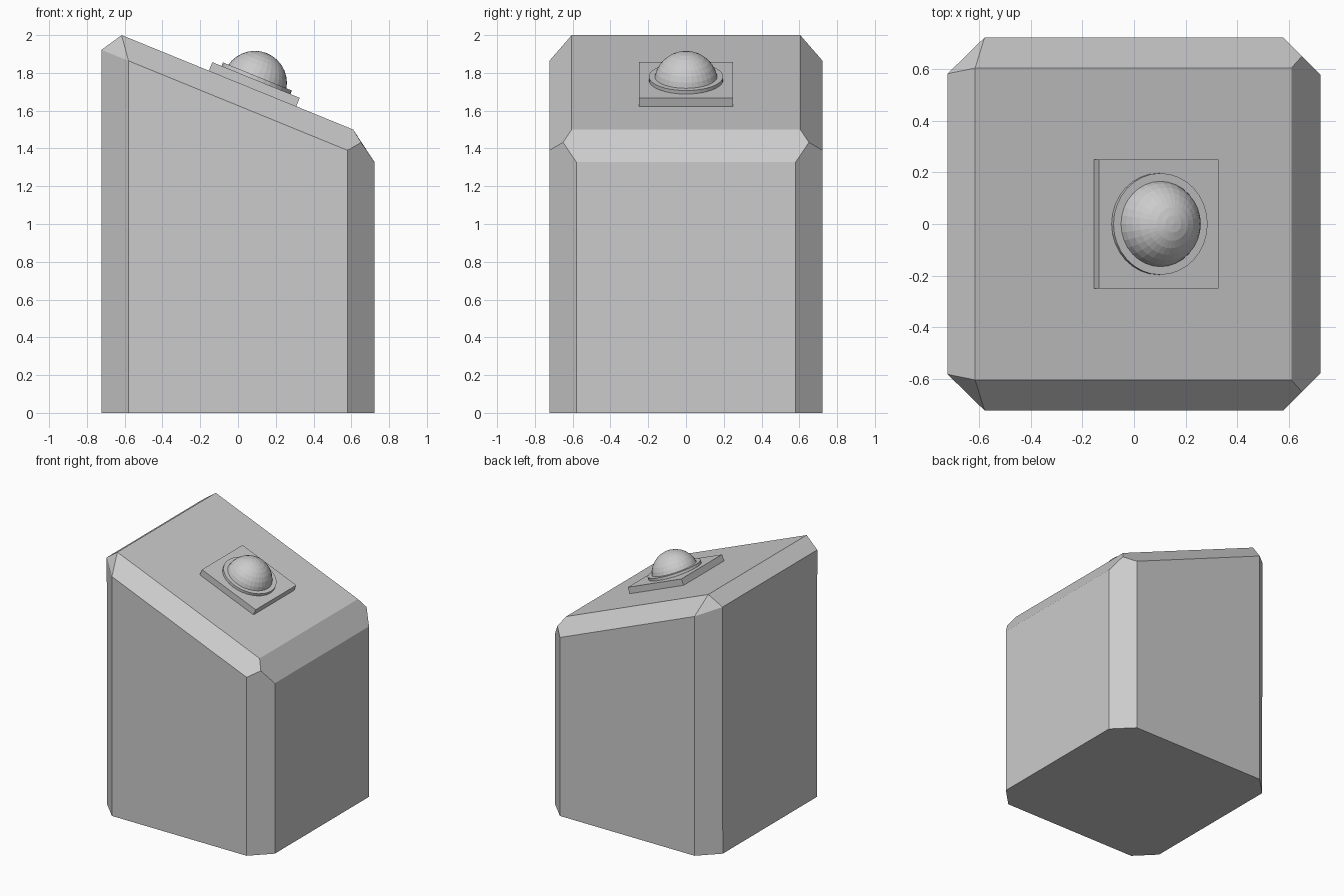
import bpy, bmesh
from math import atan2, sin, cos
from mathutils import Vector

if "Cube" in bpy.data.objects:
    bpy.data.objects.remove(bpy.data.objects["Cube"])

TILT = atan2(0.5, 1.226)                       # downward slope of the top towards +x
NORMAL = Vector((sin(TILT), 0, cos(TILT)))
BASE = Vector((0.077, 0, 1.717))               # button centre on the sloping face


def place(name, offset):
    """Name the active primitive and seat it on the slope."""
    ob = bpy.context.object
    ob.name = name
    ob.location = BASE + NORMAL * offset
    ob.rotation_euler = (0, TILT, 0)
    return ob


# Pedestal: chamfered block with a sloping top, mirrored front to back
corner = [
    (-0.58, 0.723, 0), (-0.723, 0.58, 0), (0.58, 0.723, 0), (0.723, 0.58, 0),
    (-0.58, 0.723, 1.864), (-0.723, 0.583, 1.922), (-0.616, 0.605, 2.0),
    (0.58, 0.723, 1.39), (0.723, 0.58, 1.327), (0.652, 0.651, 1.432),
    (0.61, 0.605, 1.5),
]
bm = bmesh.new()
for x, y, z in corner:
    for s in (1, -1):
        bm.verts.new((x, y * s, z))
bmesh.ops.convex_hull(bm, input=bm.verts)
bmesh.ops.dissolve_limit(bm, angle_limit=0.06, verts=bm.verts, edges=bm.edges)
bmesh.ops.recalc_face_normals(bm, faces=bm.faces)
mesh = bpy.data.meshes.new("pedestal")
bm.to_mesh(mesh)
bm.free()
bpy.context.collection.objects.link(bpy.data.objects.new("pedestal", mesh))

# Square mounting plate
bpy.ops.mesh.primitive_cube_add(size=1)
place("button_plate", 0.024).scale = (0.5, 0.5, 0.05)

# Thin round collar
bpy.ops.mesh.primitive_cylinder_add(vertices=32, radius=0.197, depth=0.03)
place("button_collar", 0.054)

# Domed push button
bpy.ops.mesh.primitive_uv_sphere_add(segments=32, ring_count=16, radius=0.17)
place("button_dome", 0.032)
